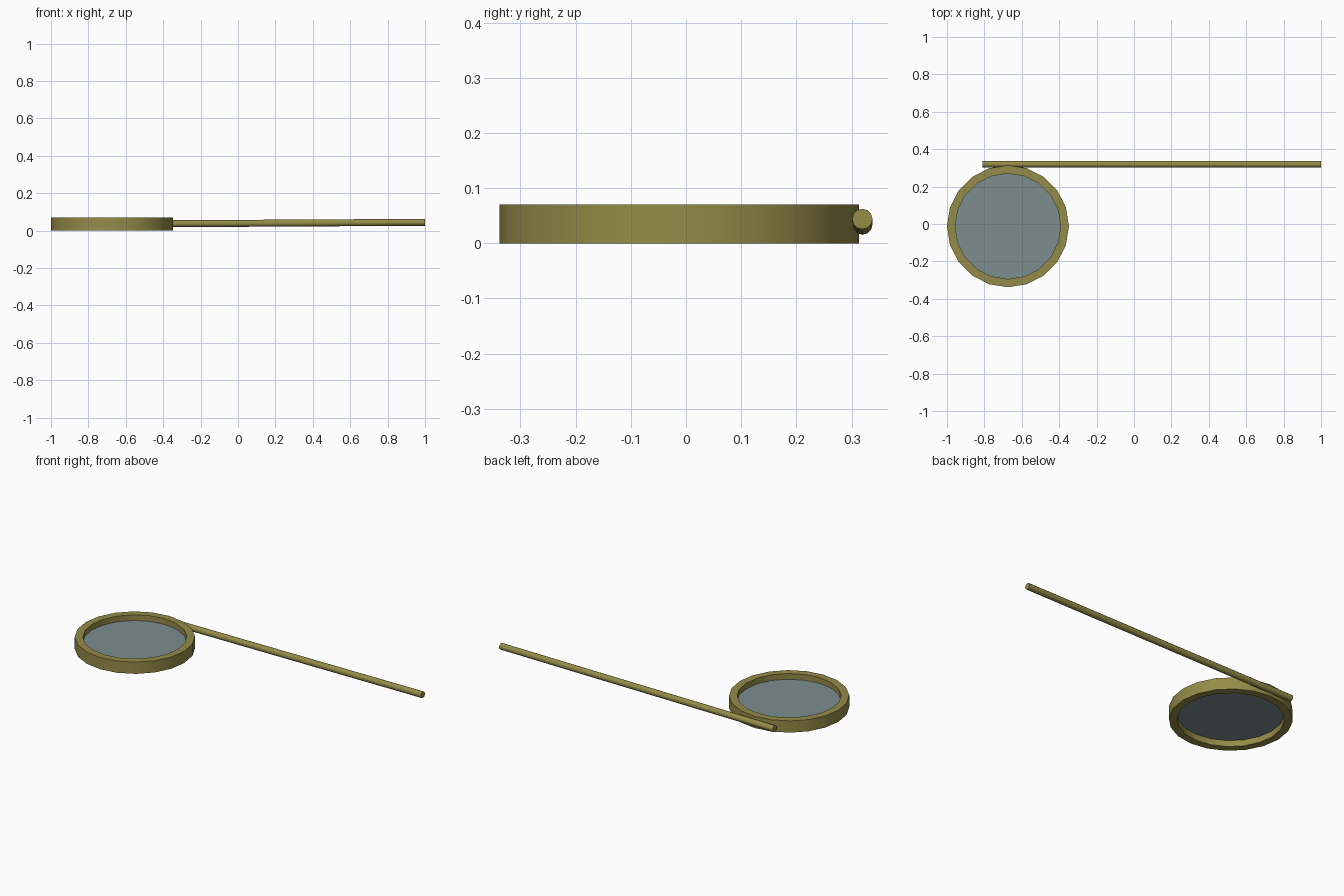
import bpy, bmesh, math
from mathutils import Vector

if "Cube" in bpy.data.objects:
    bpy.data.objects.remove(bpy.data.objects["Cube"])


def material(name, color):
    m = bpy.data.materials.new(name)
    m.diffuse_color = color
    m.use_nodes = True
    m.node_tree.nodes["Principled BSDF"].inputs["Base Color"].default_value = m.diffuse_color
    return m


def finish(bm, name, mat):
    bmesh.ops.recalc_face_normals(bm, faces=bm.faces)
    mesh = bpy.data.meshes.new(name)
    bm.to_mesh(mesh)
    bm.free()
    obj = bpy.data.objects.new(name, mesh)
    bpy.context.collection.objects.link(obj)
    mesh.materials.append(mat)
    bpy.ops.object.select_all(action='DESELECT')
    obj.select_set(True)
    bpy.context.view_layer.objects.active = obj
    bpy.ops.object.shade_smooth_by_angle(angle=math.radians(40))
    return obj


brass = material("brass", (0.30, 0.26, 0.065, 1))
glass = material("glass", (0.20, 0.27, 0.28, 0.88))

SIDES = 20
CENTRE = Vector((-0.674, -0.012, 0))
R_OUT, R_IN, HEIGHT = 0.326, 0.282, 0.07

# Lens frame: rectangular section swept round the centre
bm = bmesh.new()
section = [(R_OUT, 0), (R_OUT, HEIGHT), (R_IN, HEIGHT), (R_IN, 0)]
rings = []
for i in range(SIDES):
    a = 2 * math.pi * i / SIDES
    rings.append([bm.verts.new(CENTRE + Vector((r * math.cos(a), r * math.sin(a), z)))
                  for r, z in section])
for i in range(SIDES):
    p, q = rings[i], rings[(i + 1) % SIDES]
    for j in range(4):
        k = (j + 1) % 4
        bm.faces.new((p[j], q[j], q[k], p[k]))
finish(bm, "lens_frame", brass)

# Lens: thin pane halfway up the frame
bm = bmesh.new()
bmesh.ops.create_circle(bm, cap_ends=True, segments=SIDES, radius=R_IN)
bmesh.ops.rotate(bm, verts=bm.verts, cent=(0, 0, 0),
                 matrix=Vector((1, 0, 0)).rotation_difference(Vector((1, 0, 0))).to_matrix())
bmesh.ops.translate(bm, verts=bm.verts, vec=CENTRE + Vector((0, 0, 0.036)))
finish(bm, "lens", glass)

# Handle: long, slightly tilted rod beside the frame
start, end = Vector((-0.81, 0.3195, 0.034)), Vector((1.0, 0.3195, 0.044))
axis = end - start
bm = bmesh.new()
bmesh.ops.create_cone(bm, cap_ends=True, segments=12, radius1=0.0185,
                      radius2=0.0185, depth=axis.length)
bmesh.ops.rotate(bm, verts=bm.verts, cent=(0, 0, 0),
                 matrix=axis.to_track_quat('Z', 'Y').to_matrix())
bmesh.ops.translate(bm, verts=bm.verts, vec=(start + end) / 2)
finish(bm, "handle", brass)
